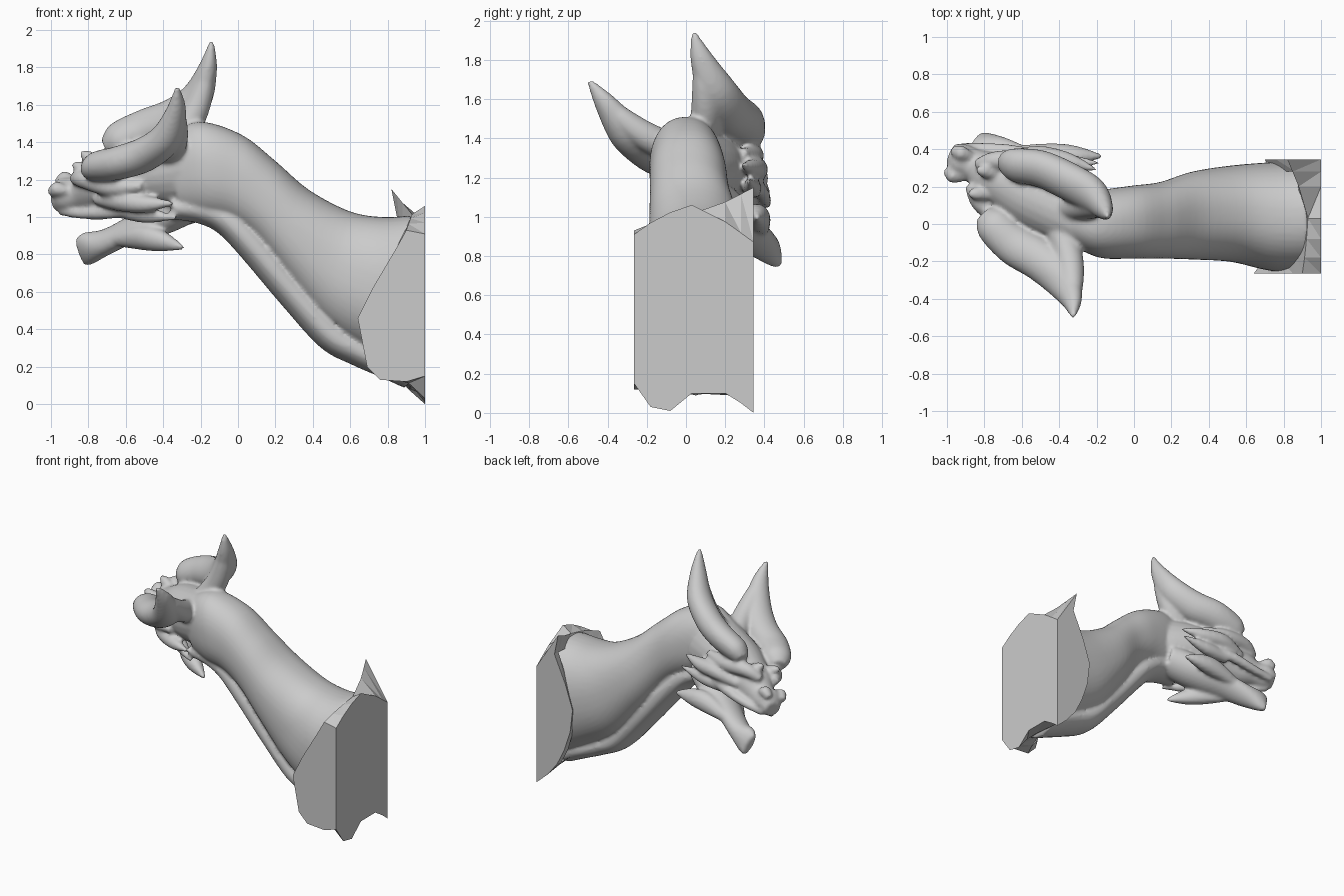
import bpy, bmesh, math
from mathutils import Vector as V

if "Cube" in bpy.data.objects:
    bpy.data.objects.remove(bpy.data.objects["Cube"])

bm = bmesh.new()

# Head frame: forward, side and up axes of the turned, tilted head
O = V((-0.2, 0, 1.3))
L = V((0.3, 0.867, 0.4)).normalized()
F = V((-0.892, 0.405, -0.197)).normalized()
U = L.cross(F).normalized()


def head(f, s, u):
    return O + F * f + L * s + U * u


def spline(rows, n):
    """Catmull-Rom interpolation of equal-length number rows."""
    out = []
    for i in range(len(rows) - 1):
        p0, p1 = rows[max(i - 1, 0)], rows[i]
        p2, p3 = rows[i + 1], rows[min(i + 2, len(rows) - 1)]
        for k in range(n):
            t = k / n
            out.append([0.5 * (2 * b + (c - a) * t + (2 * a - 5 * b + 4 * c - d) * t * t
                               + (3 * b - a - 3 * c + d) * t ** 3)
                        for a, b, c, d in zip(p0, p1, p2, p3)])
    return out + [list(rows[-1])]


def power(v, e):
    return math.copysign(abs(v) ** e, v)


def loft(sections, seg=24, n=5, e=1.0):
    """Closed skin through superelliptic sections (centre, axis a, axis b)."""
    rings = []
    for r in spline([[*c, *a, *b] for c, a, b in sections], n):
        c, a, b = V(r[:3]), V(r[3:6]), V(r[6:])
        rings.append([bm.verts.new(c + a * power(math.cos(t), e) + b * power(math.sin(t), e))
                      for t in (2 * math.pi * k / seg for k in range(seg))])
    faces = [bm.faces.new(rings[0][::-1]), bm.faces.new(rings[-1])]
    for p, q in zip(rings, rings[1:]):
        for k in range(seg):
            j = (k + 1) % seg
            faces.append(bm.faces.new((p[k], p[j], q[j], q[k])))
    bmesh.ops.recalc_face_normals(bm, faces=faces)


def tube(pts, radii, wide=V((0, 0, 1)), aspect=1.0):
    secs = []
    for i, p in enumerate(pts):
        t = (pts[min(i + 1, len(pts) - 1)] - pts[max(i - 1, 0)]).normalized()
        a = (wide - t * wide.dot(t)).normalized()
        secs.append((p, a * radii[i] * aspect, t.cross(a) * radii[i]))
    loft(secs, 20)


def pair(pts, radii, wide=(0, 0, 1), aspect=1.0):
    """Mirrored pair of tubes in the head frame."""
    for m in (1, -1):
        w = F * wide[0] + L * wide[1] * m + U * wide[2]
        tube([head(f, s * m, u) for f, s, u in pts], radii, w, aspect)


def head_loft(stations):
    loft([(head(f, 0, (t + b) / 2), U * (t - b) / 2, L * w) for f, t, b, w in stations])


# Neck: top x z, bottom x z, y centre, half width
neck = [(-.36, 1.45, -.32, 1.03, .02, .13), (-.2, 1.51, -.17, 1.0, .0, .18),
        (.02, 1.44, -.04, .97, .01, .195), (.2, 1.3, .09, .875, .02, .205),
        (.38, 1.145, .25, .67, .045, .235), (.6, 1.03, .45, .43, .055, .258),
        (.78, 1.0, .68, .28, .04, .29), (.93, 1.01, .93, .15, .04, .302)]
loft([(V(((a + c) / 2, y, (b + d) / 2)), V((a - c, 0, b - d)) / 2, V((0, w, 0)))
      for a, b, c, d, y, w in neck], 48, 5, .88)

# Throat band under the neck
throat = [(-.36, 1.05), (-.2, 1.04), (-.06, .985), (.08, .85), (.3, .59), (.5, .37),
          (.65, .285), (.8, .22), (.93, .15)]
tube([V((x, .02 + .03 * max(x, 0), z)) for x, z in throat],
     [.06, .075, .085, .09, .09, .09, .085, .085, .075], V((0, 1, 0)), 1.75)

# Skull and snout
head_loft([(-.14, .15, -.2, .11), (0, .19, -.25, .16), (.2, .19, -.21, .19),
           (.4, .18, -.16, .18), (.55, .14, -.145, .15), (.66, .115, -.14, .12),
           (.75, .06, -.12, .09), (.83, .07, -.115, .09), (.89, .01, -.095, .06)])
# Lower jaw
head_loft([(.1, -.1, -.31, .12), (.25, -.13, -.345, .13), (.38, -.17, -.36, .125),
           (.55, -.23, -.37, .105), (.7, -.265, -.405, .085),
           (.8, -.255, -.435, .06), (.855, -.28, -.44, .03)])

# Horns, with the web that ties each one to the skull
pair([(.57, .165, .135), (.5, .185, .158), (.35, .235, .17), (.178, .245, .19),
      (.012, .265, .266), (-.102, .283, .41), (-.165, .307, .54)],
     [.045, .08, .09, .092, .083, .05, .012], (0, .87, .44), 1.22)
pair([(.14, .08, .11), (.03, .17, .2), (-.05, .235, .31), (-.11, .27, .42)],
     [.08, .075, .06, .03])
# Brow ridges
pair([(.71, .06, .08), (.62, .13, .085), (.46, .19, .03), (.28, .2, .0)],
     [.03, .05, .05, .025])
# Snout bumps and nostrils
pair([(.58, .06, .09), (.65, .07, .135), (.68, .075, .17)], [.03, .035, .012])
pair([(.77, .065, .02), (.82, .07, .045), (.87, .06, .03)], [.025, .04, .025])
# Upper lips
pair([(.86, .04, -.09), (.72, .09, -.115), (.55, .14, -.125), (.38, .165, -.13)],
     [.025, .03, .035, .03])
# Cheek and jaw spikes
pair([(.6, .12, -.04), (.44, .195, -.055), (.28, .225, -.095), (.12, .235, -.12)],
     [.03, .055, .045, .008])
pair([(.5, .12, -.13), (.33, .175, -.17), (.14, .24, -.205)], [.04, .045, .008])
pair([(.58, .07, -.31), (.42, .125, -.31), (.3, .165, -.34), (.18, .2, -.39)],
     [.035, .06, .05, .01], (0, 0, 1), 1.15)

# Merge the organic forms into one sculpted skin
me = bpy.data.meshes.new("neck_and_head")
bm.to_mesh(me)
bm.free()
body = bpy.data.objects.new("neck_and_head", me)
bpy.context.collection.objects.link(body)
rm = body.modifiers.new("remesh", 'REMESH')
rm.mode = 'VOXEL'
rm.voxel_size = 0.0125
rm.use_smooth_shade = True
sm = body.modifiers.new("smooth", 'SMOOTH')
sm.factor = 0.5
sm.iterations = 6

# Cut block at the neck root: outlines (x, z) on its two sides and its middle
near = [(1, .91), (.9, .93), (.85, .84), (.72, .62), (.64, .46),
        (.68, .34), (.69, .2), (.76, .13), (.9, .12), (1, .15)]
middle = [(1, 1.06), (.93, 1.015), (.9, .95), (.85, .7), (.8, .5),
          (.8, .35), (.82, .22), (.85, .16), (.93, .1), (1, .1)]
far = [(1, .87), (.82, 1.15), (.85, 1.0), (.76, .8), (.7, .62),
       (.72, .45), (.77, .3), (.83, .18), (.91, .08), (1, 0)]


def between(p, q, t, low):
    """Blend two outlines, with a given height for the ragged lower edge."""
    mix = [(a + (c - a) * t, b + (d - b) * t) for (a, b), (c, d) in zip(p, q)]
    return mix[:-1] + [(1, low)]


cuts = [(-.265, near), (-.18, between(near, middle, .4, .03)),
        (-.08, between(near, middle, .75, .01)), (.03, middle),
        (.2, between(middle, far, .45, .1)), (.28, between(middle, far, .75, .05)),
        (.345, far)]
bm = bmesh.new()
rows = [[bm.verts.new((x, y, z)) for x, z in pts] for y, pts in cuts]
bm.faces.new(rows[0])
bm.faces.new(rows[-1][::-1])
for i, (p, q) in enumerate(zip(rows, rows[1:])):
    for k in range(len(p)):
        if 2 <= k <= 6 and 1 <= i <= 4:  # buried inside the neck
            continue
        j = (k + 1) % len(p)
        bm.faces.new((p[k], p[j], q[j], q[k]))
bmesh.ops.triangulate(bm, faces=bm.faces[:])
bmesh.ops.recalc_face_normals(bm, faces=bm.faces[:])
me = bpy.data.meshes.new("cut_block")
bm.to_mesh(me)
bm.free()
bpy.context.collection.objects.link(bpy.data.objects.new("cut_block", me))
